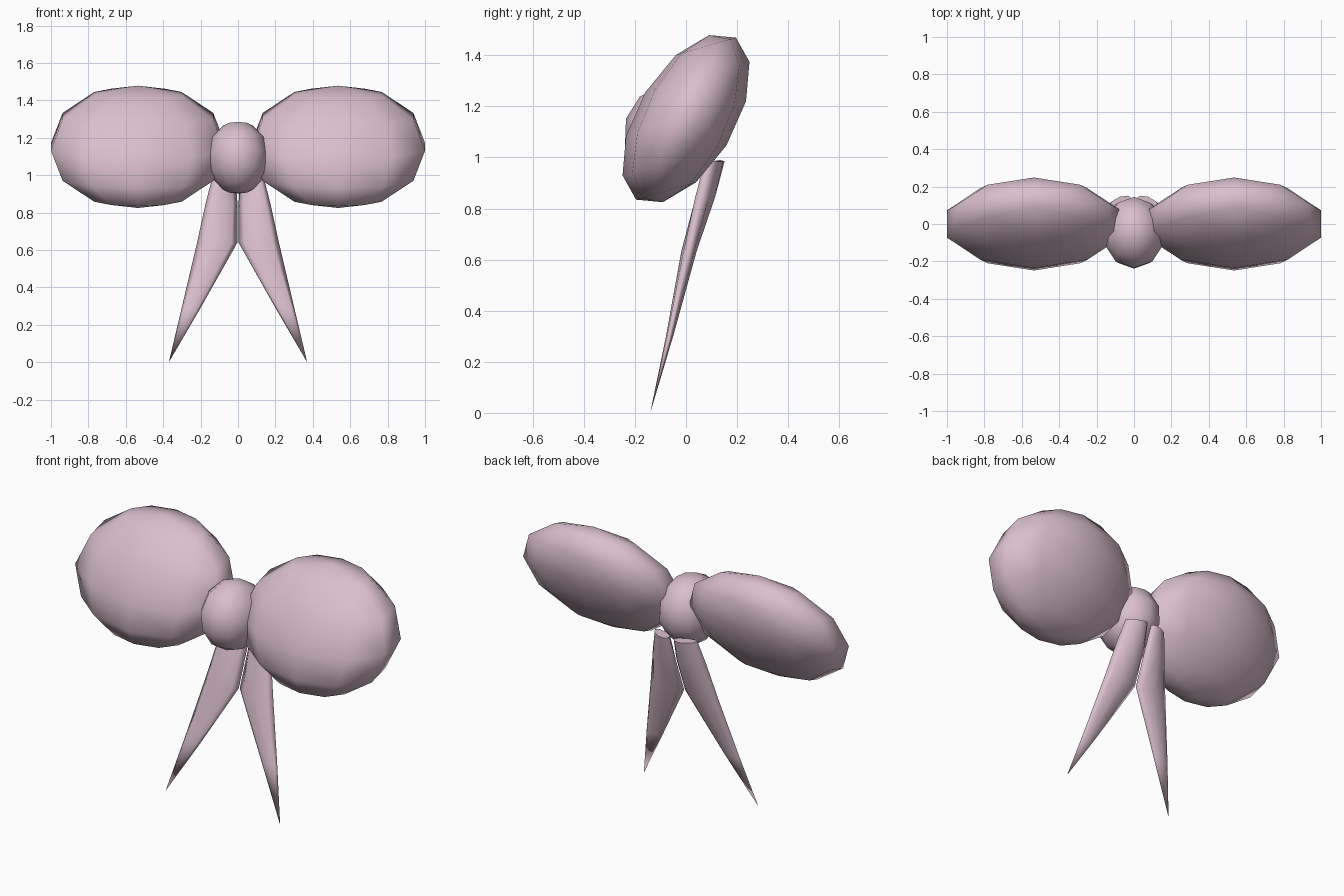
import bpy
import bmesh
import math
from mathutils import Matrix

cube = bpy.data.objects.get("Cube")
if cube:
    bpy.data.objects.remove(cube, do_unlink=True)

pink = bpy.data.materials.new("dusty_pink")
pink.use_nodes = True
PINK = (0.70, 0.52, 0.61, 1.0)
pink.diffuse_color = PINK
pink.node_tree.nodes["Principled BSDF"].inputs["Base Color"].default_value = PINK


def finish(name, bm):
    """Turn a bmesh into a smooth pink object."""
    bmesh.ops.recalc_face_normals(bm, faces=bm.faces[:])
    for face in bm.faces:
        face.smooth = True
    mesh = bpy.data.meshes.new(name)
    bm.to_mesh(mesh)
    bm.free()
    mesh.materials.append(pink)
    obj = bpy.data.objects.new(name, mesh)
    bpy.context.collection.objects.link(obj)
    return obj


def ball(name, centre, width, depth, pole):
    """Low-poly sphere; depth and pole are the (y, z) ends of its tilted axes."""
    matrix = Matrix((
        (width, 0, 0, centre[0]),
        (0, depth[0], pole[0], centre[1]),
        (0, depth[1], pole[1], centre[2]),
        (0, 0, 0, 1)))
    bm = bmesh.new()
    bmesh.ops.create_uvsphere(bm, u_segments=10, v_segments=6, radius=1, matrix=matrix)
    return finish(name, bm)


# Ribbon tail rings: centre x, centre y, z, half width, half thickness, yaw slope
TAIL_RINGS = [
    (0.075, 0.112, 0.99, 0.062, 0.034, -0.35),
    (0.088, 0.075, 0.85, 0.085, 0.038, -0.2),
    (0.111, 0.012, 0.64, 0.108, 0.030, 0),
    (0.247, -0.065, 0.30, 0.052, 0.014, 0),
]
TAIL_TIP = (0.37, -0.14, 0)
SIDES = 8


def tail(name, side):
    """Flattened spike lofted through the rings down to a point."""
    bm = bmesh.new()
    loops = []
    for cx, cy, z, half_w, half_t, yaw in TAIL_RINGS:
        loop = []
        for i in range(SIDES):
            a = math.tau * i / SIDES
            dx = half_w * math.cos(a)
            dy = half_t * math.sin(a)
            loop.append(bm.verts.new((side * (cx + dx), cy + dy + yaw * dx, z - 0.2 * abs(dy))))
        loops.append(loop)
    tip = bm.verts.new((side * TAIL_TIP[0], TAIL_TIP[1], TAIL_TIP[2]))
    bm.faces.new(loops[0])
    for i in range(SIDES):
        j = (i + 1) % SIDES
        for upper, lower in zip(loops, loops[1:]):
            bm.faces.new((upper[i], upper[j], lower[j], lower[i]))
        bm.faces.new((loops[-1][i], loops[-1][j], tip))
    obj = finish(name, bm)
    # Keep the flat top end crisp
    obj.data.polygons[0].use_smooth = False
    return obj


# Bow loops and tails, mirrored left and right
for label, side in (("left", 1), ("right", -1)):
    ball(label + "_bow_loop", (side * 0.535, 0, 1.152), 0.489, (0.235, 0.068), (0.09, 0.327))
    tail(label + "_ribbon_tail", side)

# Centre knot
ball("centre_knot", (0, -0.047, 1.094), 0.168, (-0.188, 0.058), (0.058, 0.188))
